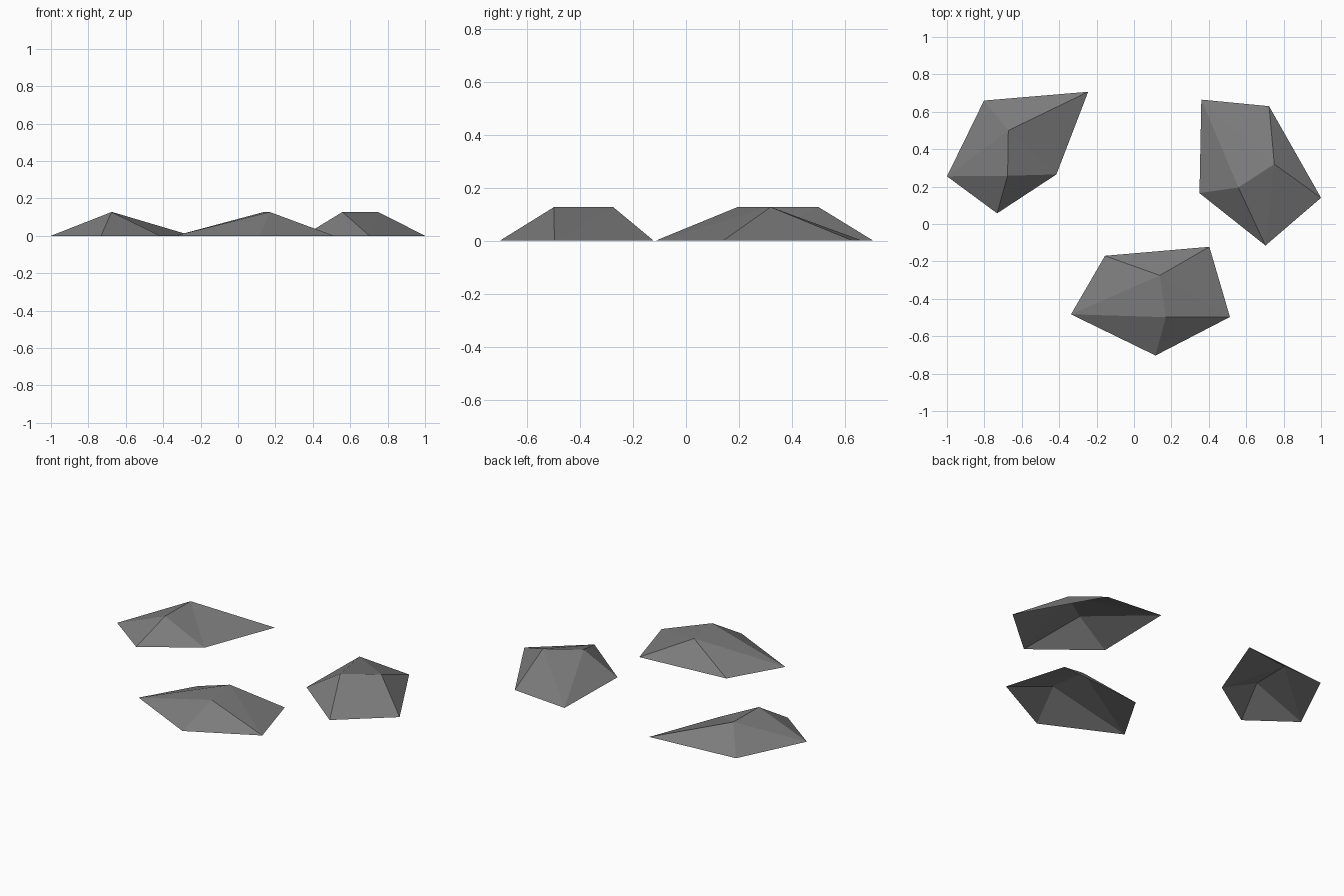
import bpy

if "Cube" in bpy.data.objects:
    bpy.data.objects.remove(bpy.data.objects["Cube"])

# One stone-grey material for every rock
grey = bpy.data.materials.new("stone_grey")
grey.diffuse_color = (0.2, 0.2, 0.2, 1)
grey.use_nodes = True
grey.node_tree.nodes["Principled BSDF"].inputs["Base Color"].default_value = grey.diffuse_color
HEIGHT = 0.127


def rock(name, base, ridge):
    """Open-bottomed faceted rock: five-sided outline rising to a two-point ridge."""
    verts = [(x, y, 0) for x, y in base] + [(x, y, HEIGHT) for x, y in ridge]
    a, b = 5, 6  # ridge ends
    faces = [(a, i, i + 1) for i in range(2)] + [(b, i, i + 1) for i in range(2, 4)]
    faces += [(a, 2, b), (a, b, 4), (a, 4, 0)]
    mesh = bpy.data.meshes.new(name)
    mesh.from_pydata(verts, [], faces)
    mesh.materials.append(grey)
    obj = bpy.data.objects.new(name, mesh)
    bpy.context.collection.objects.link(obj)


# Outlines run counter-clockwise
rock("left_rock",
     [(-0.245, 0.707), (-0.802, 0.66), (-1.0, 0.255), (-0.732, 0.057), (-0.415, 0.265)],
     [(-0.672, 0.50), (-0.676, 0.258)])
rock("right_rock",
     [(1.0, 0.14), (0.722, 0.63), (0.36, 0.665), (0.35, 0.165), (0.703, -0.115)],
     [(0.75, 0.32), (0.558, 0.195)])
rock("front_rock",
     [(0.403, -0.122), (-0.155, -0.17), (-0.337, -0.483), (0.115, -0.703), (0.513, -0.497)],
     [(0.138, -0.275), (0.17, -0.498)])
